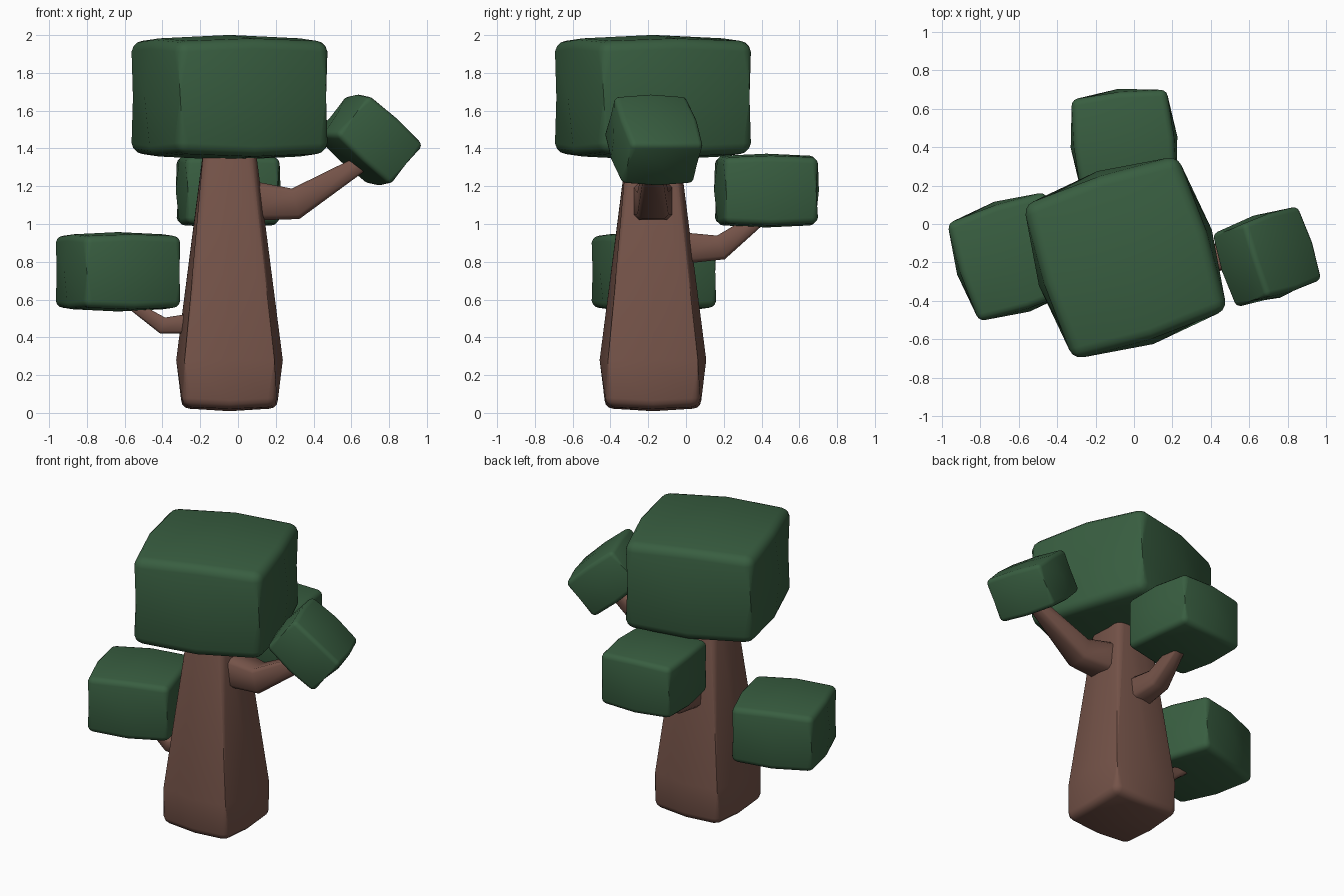
import bpy, bmesh, math
from mathutils import Vector, Matrix

if "Cube" in bpy.data.objects:
    bpy.data.objects.remove(bpy.data.objects["Cube"])


def material(name, rgb):
    m = bpy.data.materials.new(name)
    m.diffuse_color = (*rgb, 1)
    m.use_nodes = True
    m.node_tree.nodes["Principled BSDF"].inputs["Base Color"].default_value = m.diffuse_color
    return m


GREEN = material("leaf green", (0.040, 0.112, 0.052))
BROWN = material("bark brown", (0.178, 0.087, 0.066))
CX, CY = -0.045, -0.175          # trunk axis


def finish(bm, name, mat, angle=180):
    bmesh.ops.recalc_face_normals(bm, faces=bm.faces[:])
    me = bpy.data.meshes.new(name)
    bm.to_mesh(me)
    bm.free()
    me.materials.append(mat)
    for p in me.polygons:
        p.use_smooth = True
    if angle < 180:
        me.set_sharp_from_angle(angle=math.radians(angle))
    ob = bpy.data.objects.new(name, me)
    bpy.context.collection.objects.link(ob)
    return ob


def soft_box(shape, bevel):
    """Cube with one cut per side, reshaped by shape(), outer edges rounded."""
    bm = bmesh.new()
    bmesh.ops.create_cube(bm, size=2)
    bmesh.ops.subdivide_edges(bm, edges=bm.edges[:], cuts=1, use_grid_fill=True)

    def outer(e):
        a, b = (v.co for v in e.verts)
        return sum(abs(a[i]) > 0.9 and abs(a[i] - b[i]) < 0.1 for i in range(3)) == 2

    rim = [e for e in bm.edges if outer(e)]
    for v in bm.verts:
        v.co = shape(v.co.copy())
    bmesh.ops.bevel(bm, geom=rim, offset=bevel, segments=3, profile=0.5,
                    affect='EDGES', clamp_overlap=True)
    return bm


# Foliage blocks: one bulging block, scaled and turned
def leaf_shape(c):
    out = Vector()
    for i, (corner, grow) in enumerate(((0.417, 0.028), (0.417, 0.028), (0.295, 0.018))):
        free = sum(1 - abs(c[j]) for j in range(3) if j != i)
        out[i] = c[i] * (corner + grow * free)
    return out


def foliage(name, loc, scale, yaw, tilt=0):
    bm = soft_box(leaf_shape, 0.055)
    m = (Matrix.Translation(loc) @ Matrix.Rotation(math.radians(yaw), 4, 'Z')
         @ Matrix.Rotation(math.radians(tilt), 4, 'Y') @ Matrix.Scale(scale, 4))
    bmesh.ops.transform(bm, matrix=m, verts=bm.verts[:])
    finish(bm, name, GREEN)


foliage("main_canopy", (CX, CY, 1.67), 1.0, 18)
foliage("left_foliage", (-0.635, -0.17, 0.747), 0.635, 18)
foliage("back_foliage", (-0.052, 0.426, 1.177), 0.59, 6)
foliage("right_foliage", (0.692, -0.17, 1.445), 0.475, 18, 41)


# Trunk: soft box tapering from a swelling near the ground
def trunk_shape(c):
    z, half = {-1: (0.035, 0.245), 0: (0.28, 0.27), 1: (1.45, 0.13)}[round(c.z)]
    z += 0.013 * (abs(c.x) + abs(c.y) - 2) if c.z < -0.5 else 0
    bx = 1 + 0.045 * (1 - abs(c.y))
    by = 1 + 0.045 * (1 - abs(c.x))
    return Vector((CX + c.x * half * bx, CY + c.y * half * by, z))


finish(soft_box(trunk_shape, 0.045), "trunk", BROWN)


# Branches: chamfered square section swept along a bent path
def branch(name, origin, out, path):
    """path: (distance along out, height, half width, tilt in degrees)"""
    bm = bmesh.new()
    out = Vector(out)
    side = out.cross(Vector((0, 0, 1)))
    k = 0.72
    section = [(1, -k), (1, k), (k, 1), (-k, 1), (-1, k), (-1, -k), (-k, -1), (k, -1)]
    rings = []
    for d, z, r, tilt in path:
        t = math.radians(tilt)
        up = Vector((0, 0, math.cos(t))) - out * math.sin(t)
        centre = Vector((*origin, z)) + out * d
        rings.append([bm.verts.new(centre + side * r * a + up * r * b) for a, b in section])
    for r0, r1 in zip(rings, rings[1:]):
        for i in range(8):
            j = (i + 1) % 8
            bm.faces.new((r0[i], r0[j], r1[j], r1[i]))
    bm.faces.new(rings[0])
    bm.faces.new(rings[-1])
    finish(bm, name, BROWN, 50)


branch("right_branch", (CX, CY), (1, 0, 0),
       [(0.10, 1.125, 0.107, 0), (0.35, 1.107, 0.083, 14), (0.73, 1.34, 0.04, 34)])
branch("back_branch", (CX, CY), (0, 1, 0),
       [(0.12, 0.872, 0.087, 0), (0.36, 0.876, 0.066, 18), (0.58, 1.04, 0.035, 38)])
branch("left_branch", (CX, CY), (-1, 0, 0),
       [(0.18, 0.475, 0.055, 0), (0.355, 0.463, 0.044, 18), (0.56, 0.60, 0.022, 36)])
